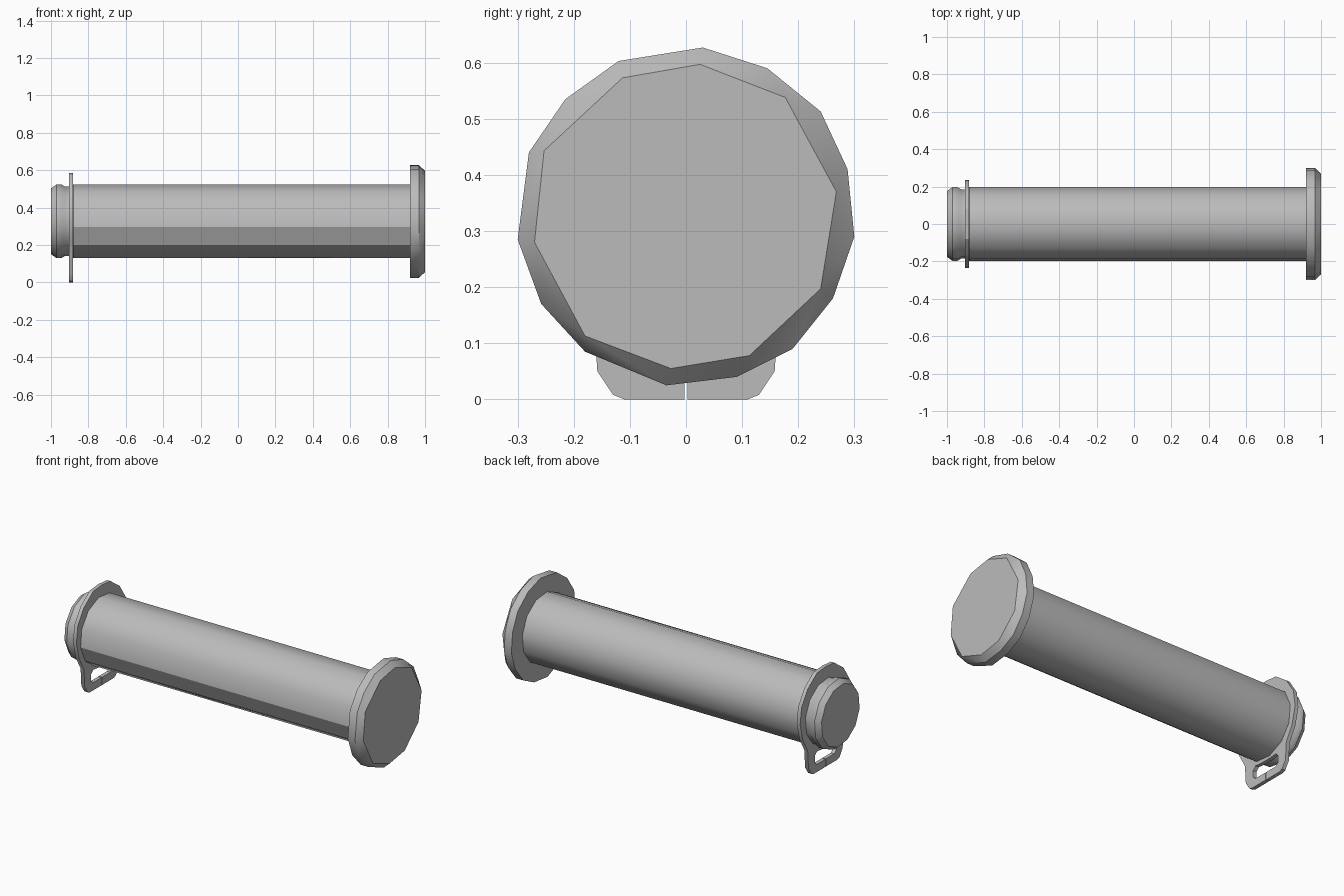
import bpy, bmesh, math

cube = bpy.data.objects.get("Cube")
if cube:
    bpy.data.objects.remove(cube, do_unlink=True)

AXIS_Z = 0.327

steel = bpy.data.materials.new("grey steel")
steel.use_nodes = True
colour = (0.5, 0.5, 0.5, 1)
steel.diffuse_color = colour
steel.node_tree.nodes["Principled BSDF"].inputs["Base Color"].default_value = colour


def finish(name, bm, angle):
    bmesh.ops.recalc_face_normals(bm, faces=bm.faces)
    mesh = bpy.data.meshes.new(name)
    bm.to_mesh(mesh)
    bm.free()
    mesh.materials.append(steel)
    obj = bpy.data.objects.new(name, mesh)
    bpy.context.collection.objects.link(obj)
    bpy.ops.object.select_all(action="DESELECT")
    obj.select_set(True)
    bpy.context.view_layer.objects.active = obj
    bpy.ops.object.shade_smooth_by_angle(angle=math.radians(angle))
    return obj


# Shaft: twelve-sided rod with a chamfered tip and a slight neck by the clip
SIDES = 12
bm = bmesh.new()
rings = []
for x, r in [(-1, 0.178), (-0.97, 0.2), (-0.945, 0.2), (-0.925, 0.188),
             (-0.89, 0.188), (-0.88, 0.2), (0.93, 0.2)]:
    ring = []
    for i in range(SIDES):
        a = math.radians(189) + math.tau * i / SIDES
        ring.append(bm.verts.new((x, r * math.cos(a), AXIS_Z + r * math.sin(a))))
    rings.append(ring)
for a, b in zip(rings, rings[1:]):
    for i in range(SIDES):
        j = (i + 1) % SIDES
        bm.faces.new((a[i], a[j], b[j], b[i]))
bm.faces.new(rings[0])
bm.faces.new(rings[-1])
# Crisp edges along the lower front of the rod
for i in (0, 1):
    bm.edges.get((rings[-2][i], rings[-1][i])).smooth = False
finish("pin_shaft", bm, 32)

# Head: irregular faceted disc with a bevelled outer face
rim = [(-0.12, 0.603), (0.03, 0.627), (0.145, 0.59), (0.24, 0.513), (0.288, 0.41),
       (0.3, 0.29), (0.262, 0.18), (0.19, 0.09), (0.09, 0.04), (-0.035, 0.025),
       (-0.18, 0.085), (-0.258, 0.17), (-0.3, 0.285), (-0.28, 0.44), (-0.215, 0.535)]
cap = [(-0.113, 0.573), (0.025, 0.597), (0.177, 0.538), (0.268, 0.37), (0.24, 0.197),
       (0.113, 0.078), (-0.027, 0.055), (-0.18, 0.113), (-0.27, 0.28), (-0.253, 0.443)]
bm = bmesh.new()
for x, outline in [(0.92, rim), (0.967, rim), (1, cap)]:
    for y, z in outline:
        bm.verts.new((x, y, z))
bmesh.ops.convex_hull(bm, input=bm.verts)
bmesh.ops.dissolve_limit(bm, angle_limit=math.radians(1), verts=bm.verts, edges=bm.edges)
finish("pin_head", bm, 30)

# Retaining clip: ring plate with a split, slotted tab below the shaft
half = [(0.08, 0.578), (0.165, 0.517), (0.222, 0.43), (0.235, 0.335), (0.21, 0.235),
        (0.165, 0.155), (0.158, 0.05), (0.13, 0.008), (0.11, 0), (0.003, 0),
        (0.003, 0.045), (0.08, 0.045), (0.1, 0.062), (0.1, 0.1), (0.08, 0.12),
        (0.035, 0.115)]
outline = [(0, 0.585)] + half + [(-y, z) for y, z in reversed(half)]
bm = bmesh.new()
plate = bm.faces.new([bm.verts.new((-0.903, y, z)) for y, z in outline])
side = bmesh.ops.extrude_face_region(bm, geom=[plate], use_keep_orig=True)
moved = [g for g in side["geom"] if isinstance(g, bmesh.types.BMVert)]
bmesh.ops.translate(bm, verts=moved, vec=(0.022, 0, 0))
finish("retaining_clip", bm, 30)
